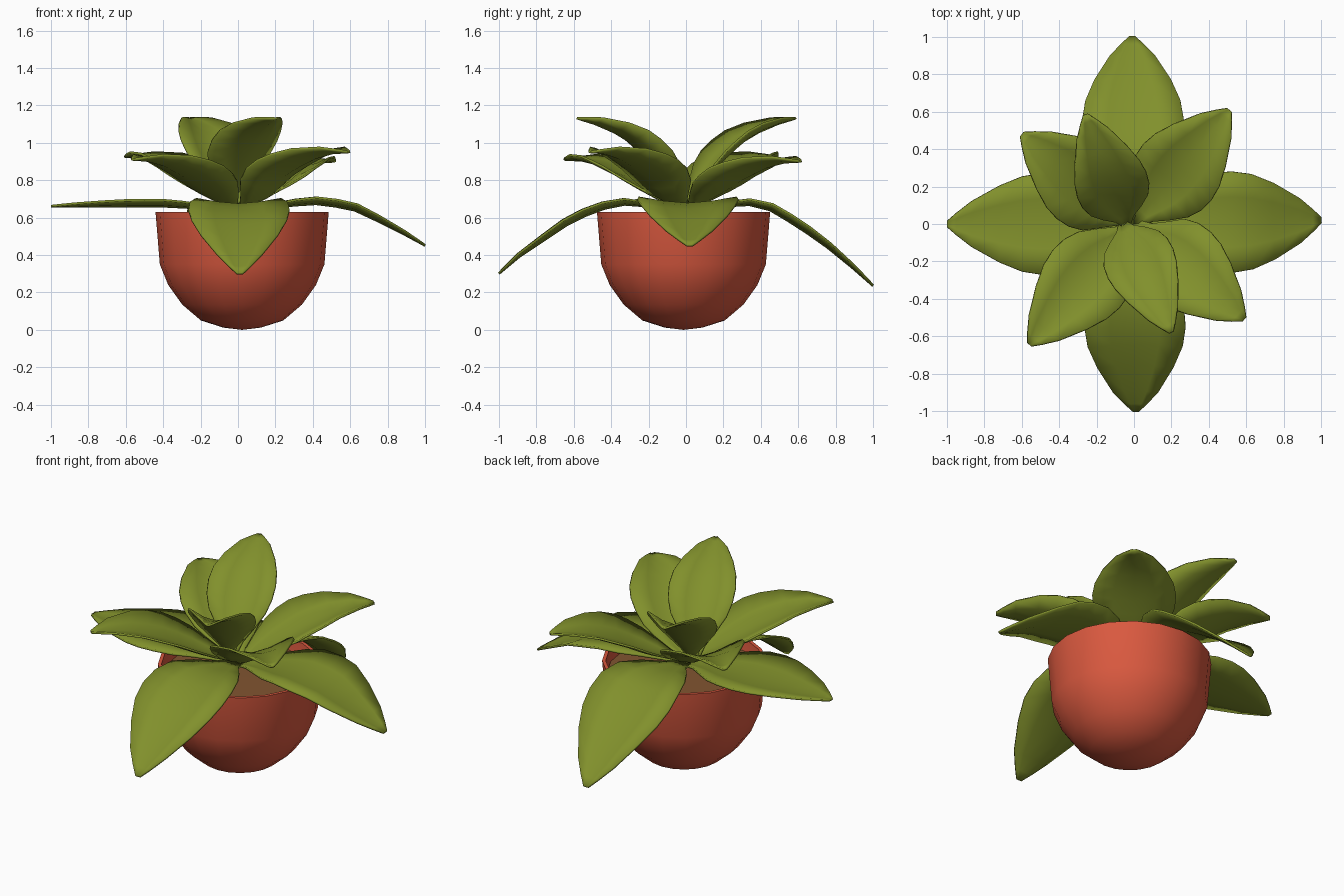
import bpy, bmesh, math
from mathutils import Vector

if "Cube" in bpy.data.objects:
    bpy.data.objects.remove(bpy.data.objects["Cube"])


def material(name, rgb):
    m = bpy.data.materials.new(name)
    m.diffuse_color = (*rgb, 1)
    m.use_nodes = True
    m.node_tree.nodes["Principled BSDF"].inputs["Base Color"].default_value = m.diffuse_color
    return m


GREEN = material("leaf_green", (0.22, 0.28, 0.025))
CLAY = material("clay_red", (0.70, 0.10, 0.05))
SOIL = material("soil_brown", (0.22, 0.09, 0.03))


def make_object(name, bm, mat, angle=60):
    bmesh.ops.recalc_face_normals(bm, faces=bm.faces)
    me = bpy.data.meshes.new(name)
    bm.to_mesh(me)
    bm.free()
    ob = bpy.data.objects.new(name, me)
    bpy.context.collection.objects.link(ob)
    me.materials.append(mat)
    bpy.ops.object.select_all(action='DESELECT')
    bpy.context.view_layer.objects.active = ob
    ob.select_set(True)
    bpy.ops.object.shade_smooth_by_angle(angle=math.radians(angle))
    return ob


def lathe(name, profile, centre, mat, sides=20):
    bm = bmesh.new()
    vs = [bm.verts.new((r, 0, z)) for r, z in profile]
    es = [bm.edges.new(p) for p in zip(vs, vs[1:])]
    bmesh.ops.spin(bm, geom=vs + es, cent=(0, 0, 0), axis=(0, 0, 1),
                   angle=math.tau, steps=sides)
    bmesh.ops.remove_doubles(bm, verts=bm.verts, dist=0.0005)
    bmesh.ops.translate(bm, verts=bm.verts, vec=(*centre, 0))
    return make_object(name, bm, mat, 50)


# Half width of a leaf along its length (fraction, relative width)
WIDTH = [(0, .12), (.1, .28), (.2, .58), (.3, .84), (.4, .97), (.5, 1), (.6, .94),
         (.72, .76), (.87, .45), (.95, .22), (1, .06)]


def leaf(name, base, tip, profile, width, cup):
    # midrib from (fraction along base-tip, height), resampled by length
    base, tip = Vector(base), Vector(tip)
    reach = (tip - base).length
    out = Vector((*(tip - base).normalized(), 0))
    side = Vector((-out.y, out.x, 0))
    mid = [Vector((f * reach, z)) for f, z in profile]
    lens = [(b - a).length for a, b in zip(mid, mid[1:])]
    total = sum(lens)

    def at(t):
        d = t * total
        for a, b, l in zip(mid, mid[1:], lens):
            if d <= l + 1e-6:
                return a.lerp(b, d / l)
            d -= l
        return mid[-1]

    bm = bmesh.new()
    rows = []
    for t, w in WIDTH:
        p = at(t)
        d = (at(min(1, t + .08)) - at(max(0, t - .08))).normalized()
        up = out * -d.y + Vector((0, 0, d.x))
        c = Vector((base.x, base.y, p.y)) + out * p.x
        rows.append([bm.verts.new(c + side * (s * w * width) + up * (cup * w * abs(s) ** 1.6))
                     for s in (-1, -.5, 0, .5, 1)])
    for a, b in zip(rows, rows[1:]):
        for i in range(4):
            bm.faces.new((a[i], a[i + 1], b[i + 1], b[i]))
    ob = make_object(name, bm, GREEN)
    mod = ob.modifiers.new("thickness", 'SOLIDIFY')
    mod.thickness = 0.012
    mod.offset = 0


# Bowl-shaped pot with a thin rim, and the soil inside it
CENTRE = (0.022, -0.013)
lathe("pot", [(0, 0), (.10, .012), (.22, .05), (.32, .135), (.395, .24), (.44, .35),
              (.463, .63), (.443, .63), (.425, .38), (.36, .25), (.2, .1), (0, .05)],
      CENTRE, CLAY)
lathe("soil", [(0, .57), (.435, .56), (.425, .5), (0, .5)], CENTRE, SOIL)

# Four long outer leaves
outer = {
    "right": ((1, .02), [(0, .62), (.2, .655), (.4, .675), (.6, .65), (.75, .58), (.9, .505), (1, .45)]),
    "left": ((-1, 0), [(0, .62), (.2, .65), (.4, .66), (.6, .66), (.8, .66), (1, .66)]),
    "front": ((.01, -1), [(0, .62), (.2, .66), (.33, .67), (.45, .645), (.6, .585), (.75, .485), (.88, .40), (1, .30)]),
    "back": ((-.01, 1), [(0, .62), (.2, .66), (.33, .67), (.45, .64), (.6, .55), (.75, .445), (.88, .34), (1, .235)]),
}
for key, (tip, prof) in outer.items():
    leaf("outer_leaf_" + key, (0, 0), tip, prof, .27, .035)

# Four middle leaves, raised on the diagonals
middle = {
    "back_right": ((.51, .61), .90),
    "back_left": ((-.60, .48), .925),
    "front_left": ((-.56, -.645), .91),
    "front_right": ((.59, -.51), .95),
}
for key, (tip, z) in middle.items():
    prof = [(0, .63), (.2, .70), (.35, z - .15), (.5, z - .09), (.7, z - .03), (.85, z - .005), (1, z)]
    leaf("middle_leaf_" + key, (0, 0), tip, prof, .235, .065)

# Two upright inner leaves
upright = [(0, .66), (.08, .73), (.2, .82), (.35, .92), (.55, 1.02), (.75, 1.085), (1, 1.13)]
leaf("inner_leaf_front", (-.06, 0), (.2, -.58), upright, .19, .07)
leaf("inner_leaf_back", (-.04, 0), (-.26, .585), upright, .195, .07)
